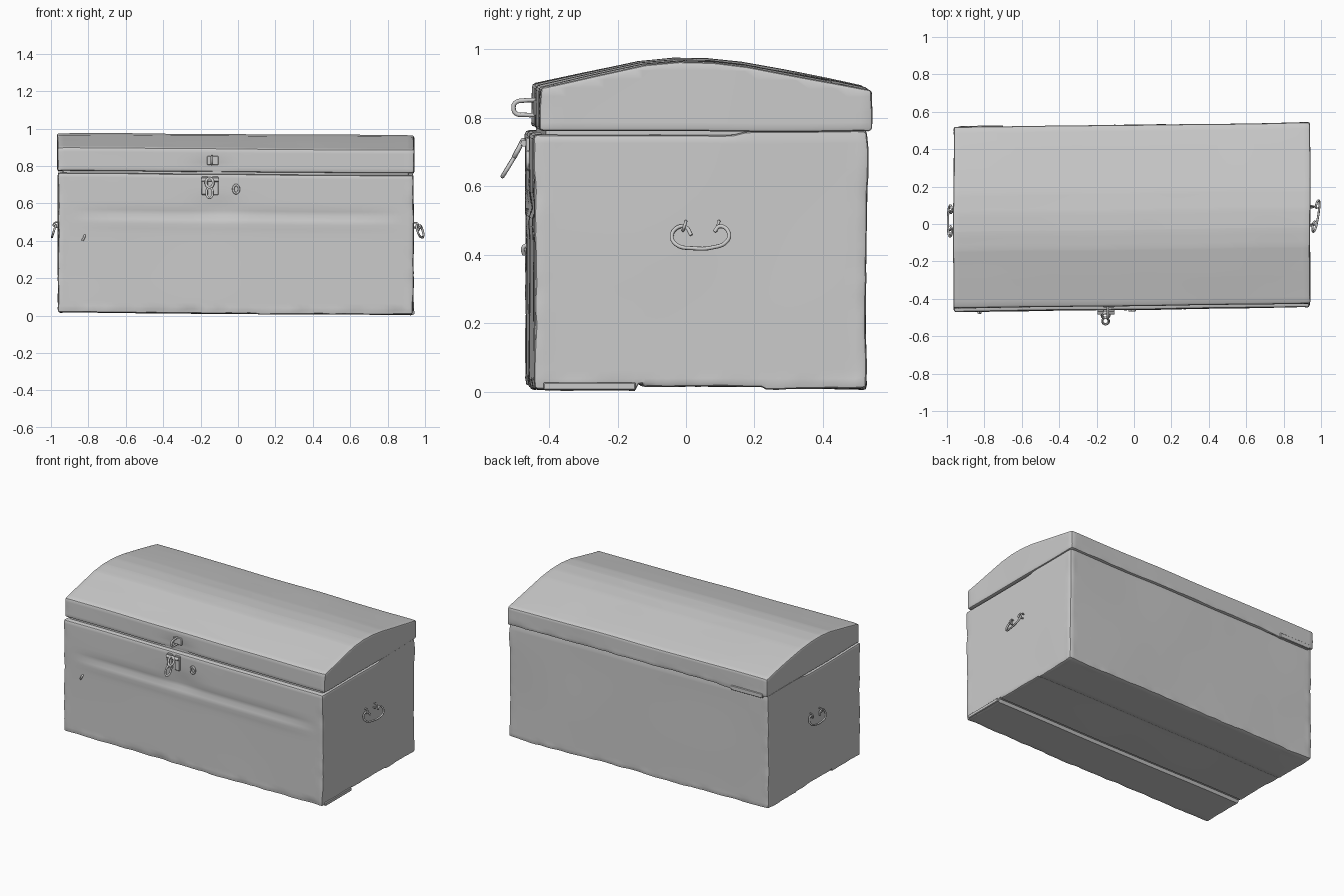
import bpy, bmesh, math
from mathutils import Vector, noise

if "Cube" in bpy.data.objects:
    bpy.data.objects.remove(bpy.data.objects["Cube"])

X0, X1 = -0.962, 0.938


def skew(p):
    # The old chest sits slightly twisted and tilted
    return Vector((p[0], p[1] + 0.014 * p[0], p[2] - 0.007 * p[0]))


def bump(v, c, w):
    return math.exp(-((v - c) / w) ** 2)


def frange(a, b, n):
    return [a + (b - a) * i / n for i in range(1, n)]


def finish(bm, name, angle=35):
    me = bpy.data.meshes.new(name)
    bmesh.ops.recalc_face_normals(bm, faces=bm.faces)
    bm.to_mesh(me)
    bm.free()
    for p in me.polygons:
        p.use_smooth = True
    me.set_sharp_from_angle(angle=math.radians(angle))
    ob = bpy.data.objects.new(name, me)
    bpy.context.collection.objects.link(ob)
    return ob


def slab(name, profile, x0, x1, radius, cuts, warp):
    """Extrude a y-z profile along x, round it, cut it fine and wear it."""
    bm = bmesh.new()
    a = [bm.verts.new((x0, y, z)) for y, z in profile]
    face = bm.faces.new(a)
    ext = bmesh.ops.extrude_face_region(bm, geom=[face])
    bmesh.ops.translate(bm, vec=(x1 - x0, 0, 0),
                        verts=[v for v in ext["geom"] if isinstance(v, bmesh.types.BMVert)])
    bmesh.ops.recalc_face_normals(bm, faces=bm.faces)
    if radius:
        sharp = [e for e in bm.edges if e.calc_face_angle(0) > 0.5]
        bmesh.ops.bevel(bm, geom=sharp, offset=radius, segments=2, profile=0.5,
                        affect='EDGES', clamp_overlap=True)
    for axis, values in enumerate(cuts):
        n = Vector((0, 0, 0))
        n[axis] = 1
        for t in values:
            bmesh.ops.bisect_plane(bm, geom=bm.verts[:] + bm.edges[:] + bm.faces[:],
                                   plane_co=n * t, plane_no=n, dist=1e-4)
    for v in bm.verts:
        v.co = skew(warp(v.co.copy()))
    return finish(bm, name)


def wear(p, edges):
    # Gentle buckling everywhere, chipped wood along the edges
    q = p + noise.noise_vector(p * 2.2) * 0.004
    if edges >= 2:
        q += noise.noise_vector(p * 14) * 0.005
    return q


def body_warp(p):
    ends = p.x < X0 + 0.02 or p.x > X1 - 0.02
    front, back = p.y < -0.435, p.y > 0.50
    bottom, top = p.z < 0.04, p.z > 0.735
    q = wear(p, ends + (front or back) + bottom)
    if top and p.z > 0.75:            # gap under the lid closes to the back
        q.z += 0.013 * min(1, max(0, (p.y - 0.12) / 0.05))
    if front:                         # board joint and dents on the front
        span = max(0, 1 - (abs(p.x) / 0.88) ** 6)
        q.y += 0.009 * bump(p.z, 0.54, 0.022) * span
        q.y -= 0.004 * bump(p.z, 0.50, 0.03) * span
        q.y += 0.008 * bump(p.x, -0.10, 0.12) * bump(p.z, 0.58, 0.05)
    if bottom and p.z < 0.03:         # three bottom boards
        if p.y < -0.152:
            q.z -= 0.010
        elif p.y > 0.212:
            q.z -= 0.006
        if -0.162 < p.y < -0.14:
            q.z += 0.008
    return q


def lid_warp(p):
    ends = p.x < X0 + 0.02 or p.x > X1 - 0.02
    front, back = p.y < -0.42, p.y > 0.515
    q = wear(p, ends + (front or back) + (back and p.z < 0.79))
    if front:
        q.y += 0.010 * bump(p.x, -0.14, 0.10) * bump(p.z, 0.79, 0.04)
    if back and p.z < 0.79:           # splintered rear edge
        q.z -= 0.014 * bump(p.x, -0.72, 0.12)
    return q


def box(name, lo, hi, bevel=0.003):
    bm = bmesh.new()
    bmesh.ops.create_cube(bm, size=1)
    for v in bm.verts:
        v.co = [(l + h) / 2 + c * (h - l) for l, h, c in zip(lo, hi, v.co)]
    bmesh.ops.bevel(bm, geom=bm.edges[:], offset=bevel, segments=1, affect='EDGES')
    for v in bm.verts:
        v.co = skew(v.co)
    return finish(bm, name)


def wire(name, pts, radius, cyclic=False):
    cu = bpy.data.curves.new(name, 'CURVE')
    cu.dimensions = '3D'
    cu.bevel_depth, cu.bevel_resolution, cu.resolution_u = radius, 2, 6
    cu.use_fill_caps = True
    sp = cu.splines.new('BEZIER')
    sp.bezier_points.add(len(pts) - 1)
    for b, p in zip(sp.bezier_points, pts):
        b.co = skew(p)
        b.handle_left_type = b.handle_right_type = 'AUTO'
    sp.use_cyclic_u = cyclic
    ob = bpy.data.objects.new(name, cu)
    bpy.context.collection.objects.link(ob)
    bpy.ops.object.select_all(action='DESELECT')
    ob.select_set(True)
    bpy.context.view_layer.objects.active = ob
    bpy.ops.object.convert(target='MESH')
    return bpy.context.object


def ring(name, c, u, w, radius):
    c, u, w = Vector(c), Vector(u), Vector(w)
    pts = [c + u * math.cos(t) + w * math.sin(t) for t in
           [i * math.tau / 8 for i in range(8)]]
    return wire(name, pts, radius, True)


# Chest body
slab("chest_body", [(-0.456, 0.02), (0.516, 0.02), (0.516, 0.757), (-0.456, 0.757)],
     X0, X1, 0.012,
     [frange(X0, X1, 60), frange(-0.456, 0.516, 30) + [-0.162, -0.152, -0.14, 0.206, 0.212],
      frange(0.02, 0.757, 30)], body_warp)

# Domed lid
slab("domed_lid", [(-0.438, 0.768), (0.530, 0.768), (0.530, 0.887), (0.42, 0.910),
                   (0.30, 0.933), (0.17, 0.957), (0.07, 0.968), (-0.03, 0.970),
                   (-0.13, 0.961), (-0.28, 0.929), (-0.438, 0.893)],
     X0 - 0.003, X1 + 0.004, 0.010,
     [frange(X0, X1, 60), frange(-0.438, 0.530, 26), frange(0.768, 0.97, 8)], lid_warp)

# Inner rim seen through the gap
box("inner_rim", (X0 + 0.025, -0.425, 0.70), (X1 - 0.025, 0.495, 0.85))

# End boards chip at the foot and rear lid batten
box("foot_splinter", (X1 - 0.02, -0.43, 0.012), (X1 + 0.005, -0.16, 0.034))
box("rear_lid_patch", (-0.93, 0.515, 0.755), (-0.70, 0.537, 0.785))

# Bail handles on both ends, with curled tips and staples
HANDLE = [(0.015, 0.458), (-0.002, 0.482), (-0.026, 0.480), (-0.042, 0.455), (-0.028, 0.430),
          (0.02, 0.420), (0.075, 0.422), (0.118, 0.440), (0.124, 0.466), (0.098, 0.484),
          (0.082, 0.468)]
for side, sx, xw, oy, lean, shift in (("right", 1, X1, -0.013, 0.17, 0.010),
                                      ("left", -1, X0, -0.012, 0.0, 0.010)):
    pts = [(xw + sx * (shift + (0.49 - z) * 0.32 + lean * (y + 0.04)), y + oy, z + 0.006 * sx)
           for y, z in HANDLE]
    wire(f"{side}_handle", pts, 0.0058)
    for i, y in enumerate((-0.005, 0.092)):
        ring(f"{side}_handle_staple_{i + 1}", (xw + sx * 0.008, y + oy, 0.485 + 0.006 * sx),
             (0.017, 0, 0), (0, 0.004, 0.013), 0.0045)

# Lid staple
wire("lid_staple", [(-0.14, -0.425, 0.851), (-0.14, -0.47, 0.850), (-0.14, -0.497, 0.843),
                    (-0.14, -0.502, 0.828), (-0.14, -0.495, 0.812), (-0.14, -0.47, 0.808),
                    (-0.14, -0.425, 0.808)], 0.0065)
box("lid_staple_plate", (-0.165, -0.444, 0.805), (-0.105, -0.430, 0.853))

# Hasp: hinge plates, knuckle and hanging loop
for i, x in enumerate((-0.178, -0.122)):
    box(f"hasp_plate_{i + 1}", (x - 0.018, -0.468, 0.645), (x + 0.018, -0.450, 0.742))
wire("hasp_knuckle", [(-0.195, -0.472, 0.725), (-0.15, -0.472, 0.725), (-0.105, -0.472, 0.725)],
     0.010)
ring("hasp_upper_loop", (-0.152, -0.487, 0.709), (0.019, 0, 0), (0, -0.013, -0.025), 0.007)
ring("hasp_lower_loop", (-0.152, -0.517, 0.656), (0.017, 0, 0), (0, -0.017, -0.028), 0.006)

# Keyhole escutcheon and a loose nail tab
ring("keyhole_ring", (-0.01, -0.462, 0.676), (0.015, 0, 0), (0, 0, 0.022), 0.006)
wire("keyhole_tail", [(-0.01, -0.46, 0.69), (-0.018, -0.463, 0.702)], 0.005)
wire("loose_nail", [(-0.82, -0.45, 0.425), (-0.822, -0.464, 0.415), (-0.832, -0.462, 0.395)], 0.006)
